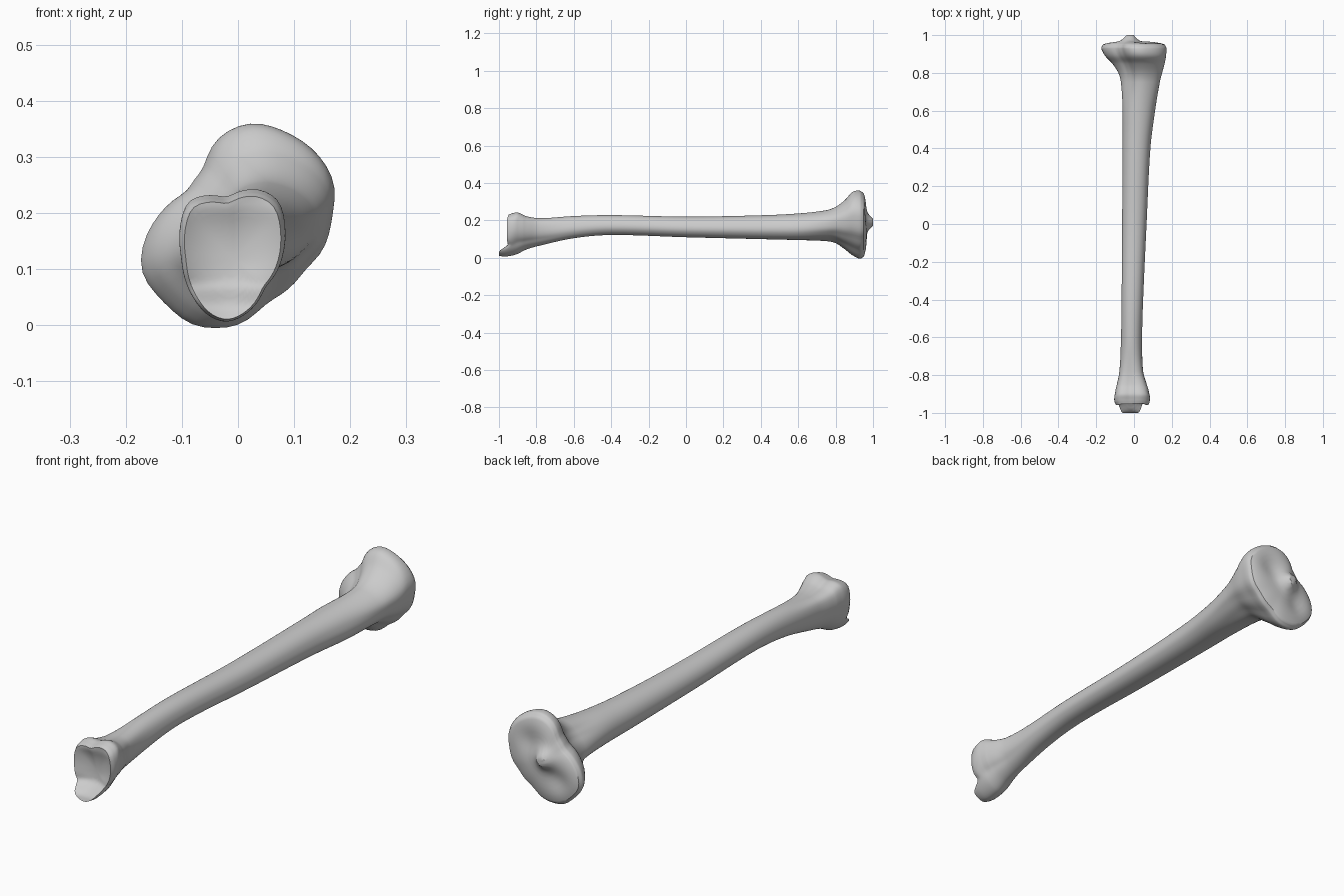
import bpy, bmesh
from math import sin, cos, pi, atan2, hypot, exp, radians

default = bpy.data.objects.get("Cube")
if default:
    bpy.data.objects.remove(default, do_unlink=True)

SIDES = 56
STEPS = 6

# Stations along the bone in hundredths: y, x min, x max, z min, z max
STATIONS = [
    (-95, -9.2, 7.6, 1, 22.8), (-93, -10, 8.3, .6, 23.5), (-90, -9.9, 8.3, 2, 24),
    (-85, -8.8, 6.8, 4.5, 22), (-78, -7.6, 4.9, 6.5, 21.2),
    (-60, -6.8, 4.2, 10.5, 22.3), (-40, -6.5, 4.7, 12.2, 22.8),
    (0, -6.2, 6.5, 11, 22), (40, -6, 8.5, 10, 22.7), (60, -6, 11, 9.5, 23.7),
    (75, -7, 13.8, 9, 25.5), (80, -8.3, 15, 8, 27.3), (85, -11.5, 16.3, 4.8, 31),
    (89, -15.2, 17, 1.8, 35.3), (93, -17.2, 17.2, 0, 36), (95, -16.4, 16.4, 1, 34.5),
]

# Cross-section outlines (x, z), any units; each is normalised to its own box
SHAFT = [(6, 8), (0, 10), (-6, 8), (-9.5, 3), (-10, -2), (-7.5, -7.5),
         (0, -10), (7, -8), (10, -3.5), (9.5, 2.5)]
KNEE = [(3, 36), (8, 34.5), (14, 30.5), (17, 25.5), (16.5, 20), (15, 14), (12, 11),
        (5, 5), (0, 1), (-8, 1), (-13, 5), (-17, 10), (-17, 14), (-14, 20),
        (-9, 24), (-6, 28), (-4, 33), (0, 35.5)]
ANKLE = [(-9, 22), (-6, 23), (-2, 22.5), (4.5, 24), (7.5, 22), (8.5, 17), (8, 12),
         (5, 7), (1.5, 2), (-2, .5), (-5, 1.5), (-8, 5), (-10, 12)]


def smooth(a, b, v):
    t = max(0, min(1, (v - a) / (b - a)))
    return t * t * (3 - 2 * t)


def lerp(a, b, t):
    return a + (b - a) * t


def radial(outline):
    """Unit-box outline resampled at equal angles."""
    xs, zs = zip(*outline)
    cx, cz = (min(xs) + max(xs)) / 2, (min(zs) + max(zs)) / 2
    hx, hz = (max(xs) - min(xs)) / 2, (max(zs) - min(zs)) / 2
    polar = sorted((atan2((z - cz) / hz, (x - cx) / hx) % (2 * pi),
                    hypot((x - cx) / hx, (z - cz) / hz)) for x, z in outline)
    first, last = polar[0], polar[-1]
    polar = [(last[0] - 2 * pi, last[1])] + polar + [(first[0] + 2 * pi, first[1])]
    result = []
    for i in range(SIDES):
        a = 2 * pi * i / SIDES
        for (a0, r0), (a1, r1) in zip(polar, polar[1:]):
            if a0 <= a <= a1:
                result.append(lerp(r0, r1, (a - a0) / max(a1 - a0, 1e-6)))
                break
    # soften the corners a little
    return [(result[i - 1] + 2 * result[i] + result[(i + 1) % SIDES]) / 4
            for i in range(SIDES)]


shaft_r, knee_r, ankle_r = radial(SHAFT), radial(KNEE), radial(ANKLE)


def slope(k, j):
    a, b = STATIONS[max(k - 1, 0)], STATIONS[min(k + 1, len(STATIONS) - 1)]
    return (b[j] - a[j]) / (b[0] - a[0])


def box_at(k, t):
    """Smoothly interpolated station between k and k + 1."""
    p, q = STATIONS[k], STATIONS[k + 1]
    d = q[0] - p[0]
    row = [lerp(p[0], q[0], t) / 100]
    for j in range(1, 5):
        value = lerp(p[j], q[j], smooth(0, 1, t))
        value += d * t * (1 - t) * ((1 - t) * slope(k, j) - t * slope(k + 1, j))
        row.append(value / 100)
    return row


def ring_points(row, scale=1):
    y, x0, x1, z0, z1 = row
    knee, ankle = smooth(.55, .9, y), smooth(-.6, -.9, y)
    points = []
    for i in range(SIDES):
        a = 2 * pi * i / SIDES
        r = lerp(lerp(shaft_r[i], knee_r[i], knee), ankle_r[i], ankle) * scale
        points.append([(x0 + x1) / 2 + r * cos(a) * (x1 - x0) / 2, y,
                       (z0 + z1) / 2 + r * sin(a) * (z1 - z0) / 2])
    return points


def mound(x, z, cx, cz, size):
    return exp(-((x - cx) ** 2 + (z - cz) ** 2) / size ** 2)


def knee_surface(p, s):
    # rounded rim, central spine and two shallow sockets
    x, y, z = p
    y += .018 * (1 - s ** 4) + .045 * mound(x, z, -.02, .19, .035)
    y -= (1 - s * s) * (.02 * mound(x, z, .07, .25, .06) + .02 * mound(x, z, -.08, .1, .05))
    return x, min(y, 1), z


def ankle_surface(p, s):
    # hollow joint face with a spur at the bottom
    x, y, z = p
    y += .018 * (1 - s * s) - .008 * s ** 3 * smooth(.06, .1, z) * smooth(.23, .2, z)
    y -= .05 * smooth(.075, .03, z) * smooth(-.9, -.95, p[1])
    return x, max(y, -1), z


bm = bmesh.new()


def add_ring(points):
    return [bm.verts.new(p) for p in points]


def bridge(a, b):
    for i in range(SIDES):
        j = (i + 1) % SIDES
        bm.faces.new((a[i], a[j], b[j], b[i]))


# Bone body, lofted from ankle to knee
rows = [box_at(k, t / STEPS) for k in range(len(STATIONS) - 1) for t in range(STEPS)]
rows.append(box_at(len(STATIONS) - 2, 1))
rings = []
for row in rows:
    points = ring_points(row)
    if row[0] < -.88:
        points = [ankle_surface(p, 1) for p in points]
    rings.append(add_ring(points))
for a, b in zip(rings, rings[1:]):
    bridge(a, b)

# Joint faces, closed by shrinking rings
for row, edge, surface in ((rows[0], rings[0], ankle_surface),
                           (rows[-1], rings[-1], knee_surface)):
    for s in (.95, .88, .78, .66, .54, .42, .3, .18, .08):
        inner = add_ring([surface(p, s) for p in ring_points(row, s)])
        bridge(edge, inner)
        edge = inner
    bm.faces.new(edge)

bmesh.ops.recalc_face_normals(bm, faces=bm.faces)
mesh = bpy.data.meshes.new("leg_bone")
bm.to_mesh(mesh)
bm.free()
bone = bpy.data.objects.new("leg_bone", mesh)
bpy.context.collection.objects.link(bone)

# Single pale grey colour
grey = bpy.data.materials.new("pale_grey")
grey.use_nodes = True
colour = (.6, .6, .6, 1)
grey.diffuse_color = colour
grey.node_tree.nodes["Principled BSDF"].inputs["Base Color"].default_value = colour
mesh.materials.append(grey)

bpy.context.view_layer.objects.active = bone
bone.select_set(True)
bpy.ops.object.shade_smooth_by_angle(angle=radians(40))
